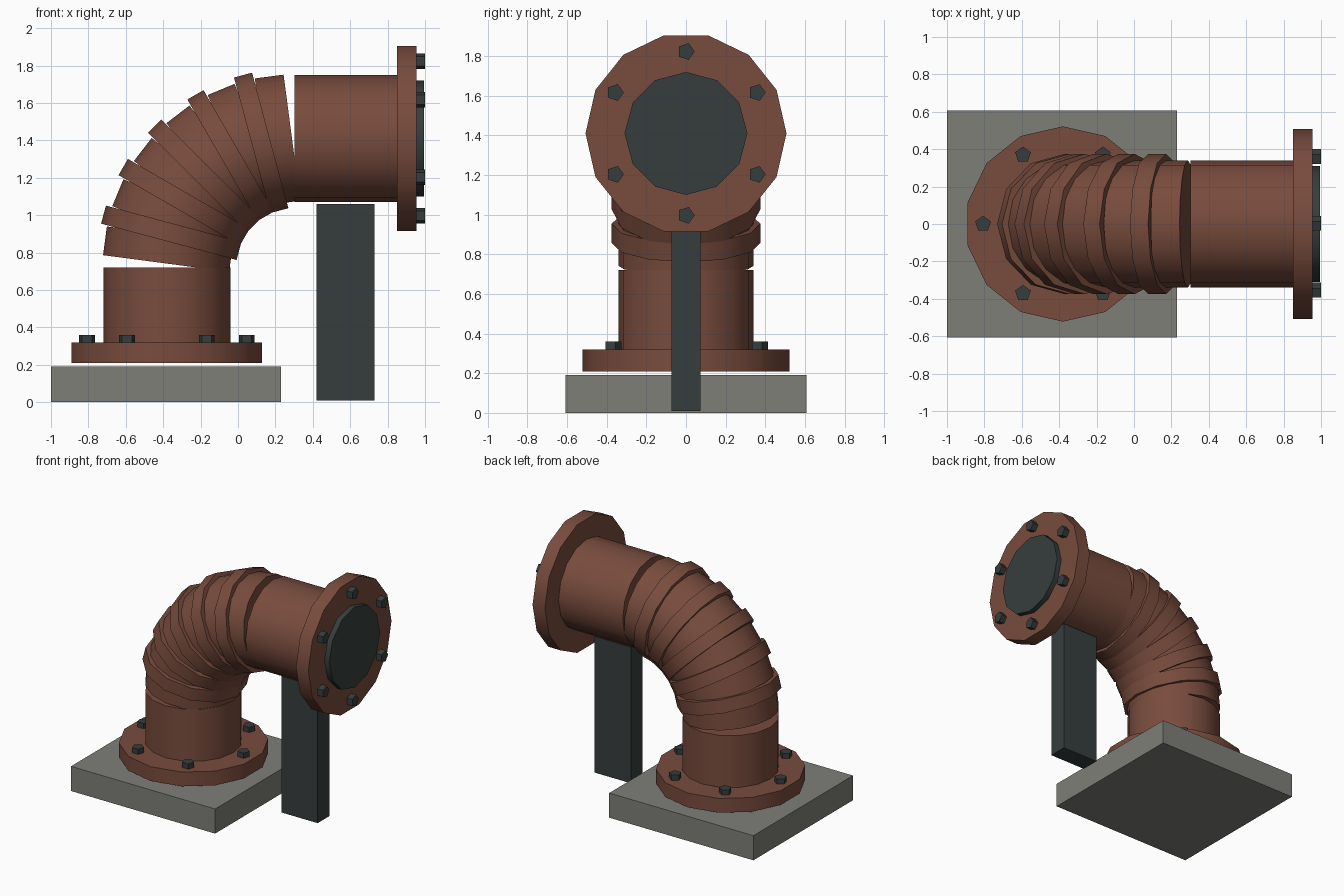
import bpy
from math import sin, cos, pi, radians

cube = bpy.data.objects.get("Cube")
if cube:
    bpy.data.objects.remove(cube, do_unlink=True)


def material(name, rgb):
    mat = bpy.data.materials.new(name)
    mat.use_nodes = True
    mat.diffuse_color = (*rgb, 1)
    mat.node_tree.nodes["Principled BSDF"].inputs["Base Color"].default_value = (*rgb, 1)
    return mat


RUST = material("rust brown", (0.19, 0.072, 0.047))
IRON = material("dark iron", (0.037, 0.048, 0.047))
STONE = material("concrete grey", (0.21, 0.21, 0.19))


def box(name, low, high, mat):
    centre = [(a + b) / 2 for a, b in zip(low, high)]
    bpy.ops.mesh.primitive_cube_add(size=1, location=centre)
    obj = bpy.context.object
    obj.name = name
    obj.scale = [b - a for a, b in zip(low, high)]
    obj.data.materials.append(mat)


def drum(name, centre, radius, length, sides, mat, tilt=0):
    """Capped cylinder, its axis leaning from +z towards +x by tilt."""
    bpy.ops.mesh.primitive_cylinder_add(vertices=sides, radius=radius, depth=length,
                                        location=centre, rotation=(0, tilt, 0))
    obj = bpy.context.object
    obj.name = name
    obj.data.materials.append(mat)
    bpy.ops.object.shade_smooth_by_angle(angle=radians(35))


PIPE_X, PIPE_Z = -0.38, 1.41      # axes of the upright and level pipes
PIPE_R, COLLAR_R = 0.34, 0.375
BEND_X, BEND_Z, BEND_R = 0.3, 0.73, 0.68
STEPS = 6

# Base slab and support post
box("base_slab", (-1, -0.607, 0), (0.23, 0.607, 0.19), STONE)
box("support_post", (0.42, -0.072, 0.01), (0.73, 0.072, 1.06), IRON)

# Straight pipes
drum("upright_pipe", (PIPE_X, 0, 0.5), PIPE_R, 0.44, 16, RUST)
drum("level_pipe", (0.59, 0, PIPE_Z), PIPE_R, 0.575, 16, RUST, pi / 2)


# Elbow of tilted segments with collars over the joints
def on_bend(angle):
    return (BEND_X - BEND_R * cos(angle), 0, BEND_Z + BEND_R * sin(angle))


step = pi / 2 / STEPS
for i in range(STEPS):
    angle = (i + 0.5) * step
    drum(f"elbow_segment_{i + 1}", on_bend(angle), PIPE_R, 0.155, 16, RUST, angle)
for i in range(1, STEPS):
    drum(f"elbow_collar_{i}", on_bend(i * step), COLLAR_R, 0.1, 12, RUST, i * step)

# Flanges and blind end plate
drum("bottom_flange", (PIPE_X, 0, 0.265), 0.522, 0.11, 14, RUST)
drum("end_flange", (0.902, 0, PIPE_Z), 0.507, 0.105, 14, RUST, pi / 2)
drum("end_plate", (0.97, 0, PIPE_Z), 0.31, 0.05, 12, IRON, pi / 2)

# Bolt circles on both flanges
for i in range(6):
    u, v = cos(i * pi / 3), sin(i * pi / 3)
    drum(f"bottom_bolt_{i + 1}", (PIPE_X + 0.427 * u, 0.427 * v, 0.335),
         0.044, 0.05, 5, IRON)
    drum(f"end_bolt_{i + 1}", (0.975, 0.413 * v, PIPE_Z + 0.413 * u),
         0.044, 0.05, 5, IRON, pi / 2)
